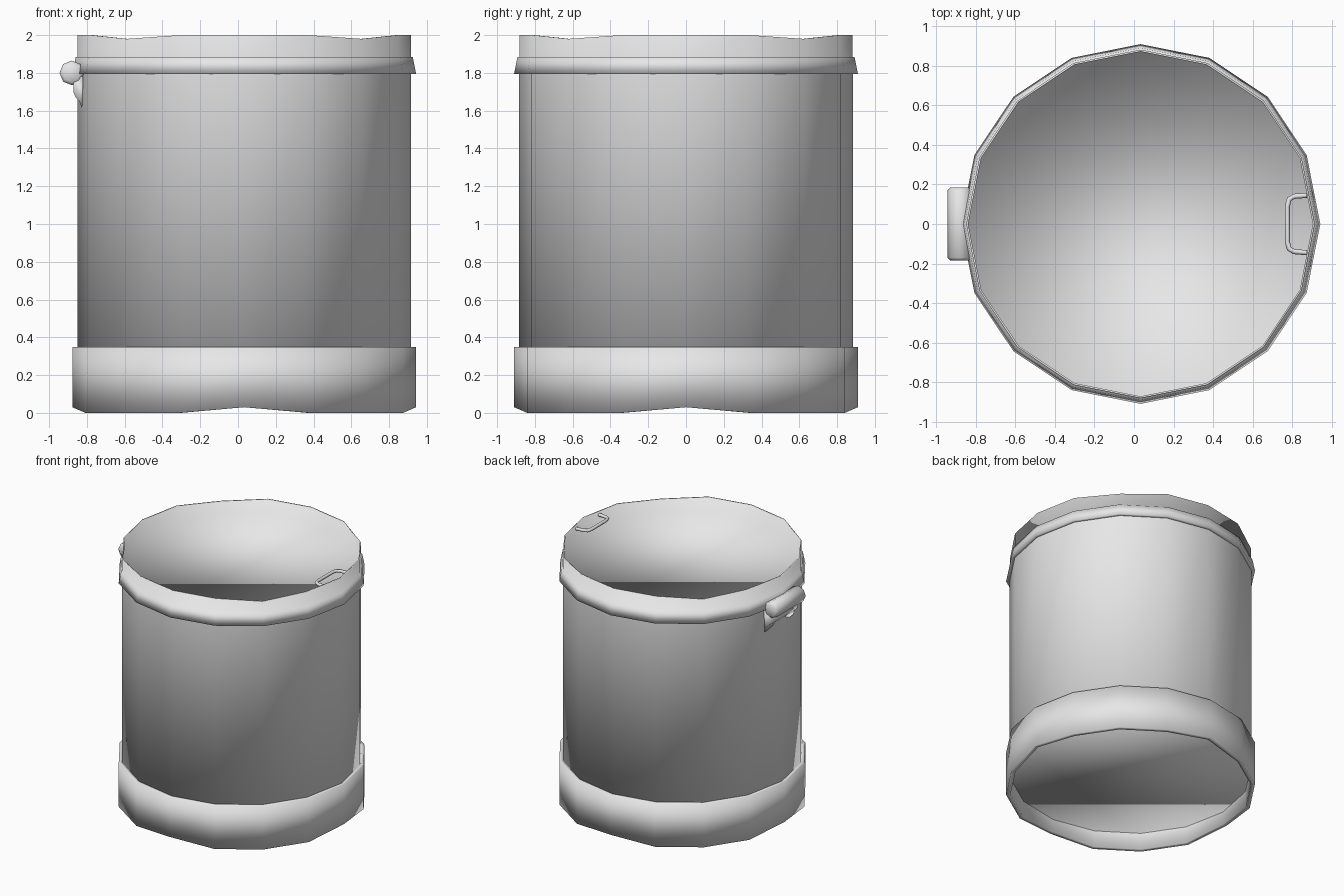
import bpy, bmesh, math
from mathutils import Matrix, Vector

cube = bpy.data.objects.get("Cube")
if cube:
    bpy.data.objects.remove(cube, do_unlink=True)

SIDES = 16
CENTRE_X = 0.033

grey = bpy.data.materials.new("light_grey")
grey.use_nodes = True
grey.diffuse_color = (0.8, 0.8, 0.8, 1)
grey.node_tree.nodes["Principled BSDF"].inputs["Base Color"].default_value = (0.8, 0.8, 0.8, 1)


def add_mesh(name, bm, smooth=True):
    mesh = bpy.data.meshes.new(name)
    bm.to_mesh(mesh)
    bm.free()
    mesh.materials.append(grey)
    for face in mesh.polygons:
        face.use_smooth = smooth
    obj = bpy.data.objects.new(name, mesh)
    bpy.context.collection.objects.link(obj)
    return obj


def lathe(name, profile, cap_start=False, cap_end=False, closed=False, lift=None):
    """Spin a (radius, z) profile; lift(i, z) shifts single rim corners."""
    bm = bmesh.new()
    rings = []
    for r, z in profile:
        ring = []
        for i in range(SIDES):
            a = math.tau * i / SIDES
            dz = lift(i, z) if lift else 0
            ring.append(bm.verts.new((CENTRE_X + r * math.cos(a), r * math.sin(a), z + dz)))
        rings.append(ring)
    pairs = list(zip(rings, rings[1:]))
    if closed:
        pairs.append((rings[-1], rings[0]))
    for low, high in pairs:
        for i in range(SIDES):
            j = (i + 1) % SIDES
            bm.faces.new((low[i], low[j], high[j], high[i]))
    if cap_start:
        bm.faces.new(rings[0][::-1])
    if cap_end:
        bm.faces.new(rings[-1])
    return add_mesh(name, bm)


# Body drum with a floor, open under the lid
lathe("body", [(0.884, 0.135), (0.884, 1.86)], cap_start=True)

# Base band with raised corners on the four axes
lathe("base_band", [(0.878, 0.35), (0.878, 0), (0.91, 0), (0.91, 0.35)], closed=True,
      lift=lambda i, z: 0.03 if z == 0 and i % 4 == 0 else 0)

# Lid with flared skirt, upright rim and sunken top
lathe("lid", [(0.884, 1.795), (0.91, 1.795), (0.892, 1.885), (0.882, 1.885),
              (0.882, 2), (0.872, 2), (0.872, 1.885)], cap_end=True,
      lift=lambda i, z: -0.02 if z == 2 and i % 4 == 2 else 0)

# Rounded grip bar on the right side
bm = bmesh.new()
bmesh.ops.create_cone(bm, cap_ends=True, segments=8, radius1=0.065, radius2=0.065, depth=0.37)
ends = [e for e in bm.edges if any(len(f.verts) > 4 for f in e.link_faces)]
bmesh.ops.bevel(bm, geom=ends, offset=0.015, segments=1, affect='EDGES')
bmesh.ops.transform(bm, verts=bm.verts, matrix=Matrix.Translation((-0.88, 0, 1.8))
                    @ Matrix.Rotation(math.pi / 2, 4, 'X'))
add_mesh("grip_bar", bm)

# Wedge plate below the grip bar, partly sunk into the body
bm = bmesh.new()
outline = [(-0.87, 1.78), (-0.872, 1.7), (-0.86, 1.67), (-0.84, 1.65), (-0.825, 1.61), (-0.82, 1.78)]
face = bm.faces.new([bm.verts.new((x, -0.18, z)) for x, z in outline])
out = bmesh.ops.extrude_face_region(bm, geom=[face])
moved = [v for v in out["geom"] if isinstance(v, bmesh.types.BMVert)]
bmesh.ops.translate(bm, verts=moved, vec=Vector((0, 0.36, 0)))
bmesh.ops.recalc_face_normals(bm, faces=bm.faces)
add_mesh("grip_plate", bm)

# Wire handle inside the lid rim on the left side
half = [(0.874, 0.145), (0.81, 0.14), (0.785, 0.125), (0.776, 0.09)]
path = half + [(x, -y) for x, y in reversed(half)]
curve = bpy.data.curves.new("wire_handle", 'CURVE')
curve.dimensions = '3D'
curve.bevel_depth = 0.013
curve.bevel_resolution = 1
spline = curve.splines.new('POLY')
spline.points.add(len(path) - 1)
for point, (x, y) in zip(spline.points, path):
    point.co = (x, y, 1.975, 1)
spline.use_smooth = True
curve.materials.append(grey)
bpy.context.collection.objects.link(bpy.data.objects.new("wire_handle", curve))
